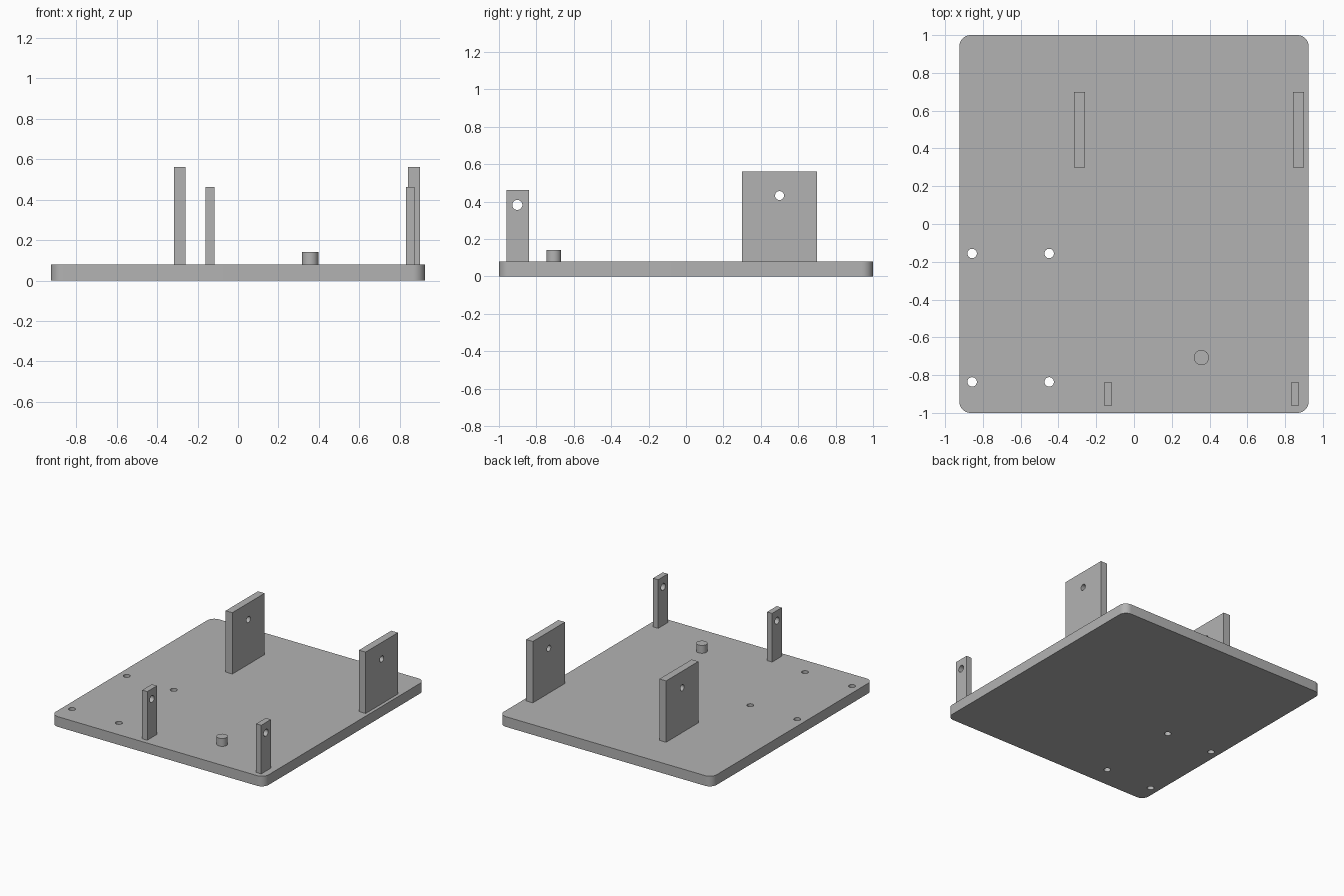
import bpy
import bmesh
from math import cos, sin, pi, radians
from mathutils import Matrix, Vector

cube = bpy.data.objects.get("Cube")
if cube:
    bpy.data.objects.remove(cube, do_unlink=True)

grey = bpy.data.materials.new("plain_grey")
grey.use_nodes = True
colour = (0.45, 0.45, 0.45, 1)
grey.diffuse_color = colour
grey.node_tree.nodes["Principled BSDF"].inputs["Base Color"].default_value = colour

# Local u, v, depth axes turned to world y, z, x
SIDEWAYS = Matrix(((0, 0, 1, 0), (1, 0, 0, 0), (0, 1, 0, 0), (0, 0, 0, 1)))


def arc(u, v, radius, start=0, sweep=2 * pi, steps=32):
    return [(u + radius * cos(start + sweep * i / steps),
             v + radius * sin(start + sweep * i / steps)) for i in range(steps)]


def rectangle(u0, u1, v0, v1):
    return [(u0, v0), (u1, v0), (u1, v1), (u0, v1)]


def rounded_rectangle(half_u, half_v, r):
    points = []
    for k, (su, sv) in enumerate(((1, 1), (-1, 1), (-1, -1), (1, -1))):
        u, v = su * (half_u - r), sv * (half_v - r)
        points += arc(u, v, r, k * pi / 2, pi / 2, 10)
        end = (k + 1) * pi / 2
        points.append((u + r * cos(end), v + r * sin(end)))
    return points


def extruded(name, loops, low, high, turn=Matrix.Identity(4)):
    """Fill an outline with holes and extrude it from low to high."""
    bm = bmesh.new()
    edges = []
    for loop in loops:
        verts = [bm.verts.new((u, v, low)) for u, v in loop]
        edges += [bm.edges.new((verts[i - 1], verts[i])) for i in range(len(verts))]
    bmesh.ops.triangle_fill(bm, use_beauty=True, edges=edges, normal=(0, 0, 1))
    result = bmesh.ops.extrude_face_region(bm, geom=bm.faces[:], use_keep_orig=True)
    moved = [g for g in result["geom"] if isinstance(g, bmesh.types.BMVert)]
    bmesh.ops.translate(bm, verts=moved, vec=Vector((0, 0, high - low)))
    bmesh.ops.recalc_face_normals(bm, faces=bm.faces[:])
    bm.transform(turn)
    # Smooth round walls, sharp rims
    for face in bm.faces:
        face.smooth = True
    for edge in bm.edges:
        edge.smooth = edge.calc_face_angle(0) < radians(30)
    mesh = bpy.data.meshes.new(name)
    bm.to_mesh(mesh)
    bm.free()
    mesh.materials.append(grey)
    obj = bpy.data.objects.new(name, mesh)
    bpy.context.collection.objects.link(obj)
    return obj


TOP = 0.08

# Base plate with four mounting holes
holes = [arc(x, y, 0.025) for x in (-0.857, -0.449) for y in (-0.156, -0.836)]
extruded("base_plate", [rounded_rectangle(0.925, 1.0, 0.06)] + holes, 0, TOP)

# Wide rear brackets
for side, x in (("right", -0.288), ("left", 0.87)):
    extruded("rear_bracket_" + side,
             [rectangle(0.3, 0.7, TOP, 0.562), arc(0.5, 0.432, 0.024)],
             x - 0.029, x + 0.029, SIDEWAYS)

# Narrow front brackets
for side, x in (("right", -0.138), ("left", 0.852)):
    extruded("front_bracket_" + side,
             [rectangle(-0.96, -0.84, TOP, 0.462), arc(-0.902, 0.382, 0.027)],
             x - 0.022, x + 0.022, SIDEWAYS)

# Short round peg
extruded("peg", [arc(0.357, -0.707, 0.04)], TOP, 0.142)
